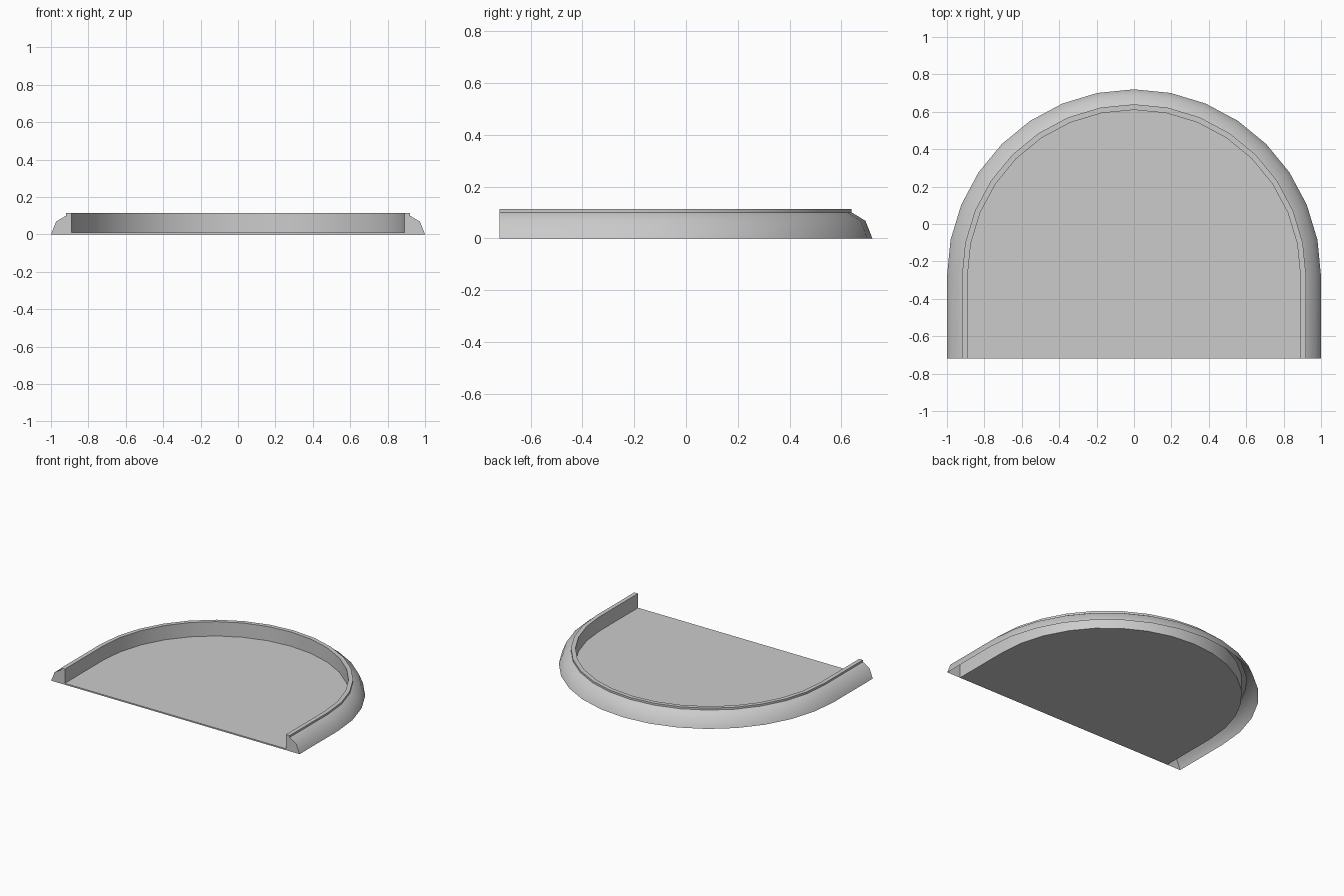
import bpy, bmesh, math

if "Cube" in bpy.data.objects:
    bpy.data.objects.remove(bpy.data.objects["Cube"])

CY = -0.28      # centre of the arch
FRONT = -0.72   # straight front edge
SEG = 16        # sides of the half circle


def outline(r):
    """Arch from the right front corner round the back to the left front corner."""
    arc = [(r * math.cos(math.pi * i / SEG), CY + r * math.sin(math.pi * i / SEG))
           for i in range(SEG + 1)]
    return [(r, FRONT)] + arc + [(-r, FRONT)]


def finish(name, bm, angle):
    mesh = bpy.data.meshes.new(name)
    bm.to_mesh(mesh)
    bm.free()
    ob = bpy.data.objects.new(name, mesh)
    bpy.context.collection.objects.link(ob)
    bpy.ops.object.select_all(action='DESELECT')
    ob.select_set(True)
    bpy.context.view_layer.objects.active = ob
    bpy.ops.object.shade_smooth_by_angle(angle=math.radians(angle))
    return ob


# Hollow rim: open-bottomed profile (radius, height) swept along the arch
profile = [(1, 0), (0.973, 0.068), (0.92, 0.1), (0.92, 0.114), (0.89, 0.114), (0.89, 0)]
bm = bmesh.new()
rows = [[bm.verts.new((x, y, z)) for x, y in outline(r)] for r, z in profile]
for a, b in zip(rows, rows[1:]):
    for i in range(len(a) - 1):
        bm.faces.new((a[i], a[i + 1], b[i + 1], b[i]))
# End caps at the front
bm.faces.new([row[0] for row in rows])
bm.faces.new([row[-1] for row in reversed(rows)])
finish("rim", bm, 40)

# Thin floor slab inside the rim
bm = bmesh.new()
base = bm.faces.new([bm.verts.new((x, y, 0)) for x, y in outline(0.89)])
top = bmesh.ops.extrude_face_region(bm, geom=[base], use_keep_orig=True)
bmesh.ops.translate(bm, vec=(0, 0, 0.01),
                    verts=[v for v in top["geom"] if isinstance(v, bmesh.types.BMVert)])
bmesh.ops.recalc_face_normals(bm, faces=bm.faces)
finish("floor", bm, 30)
